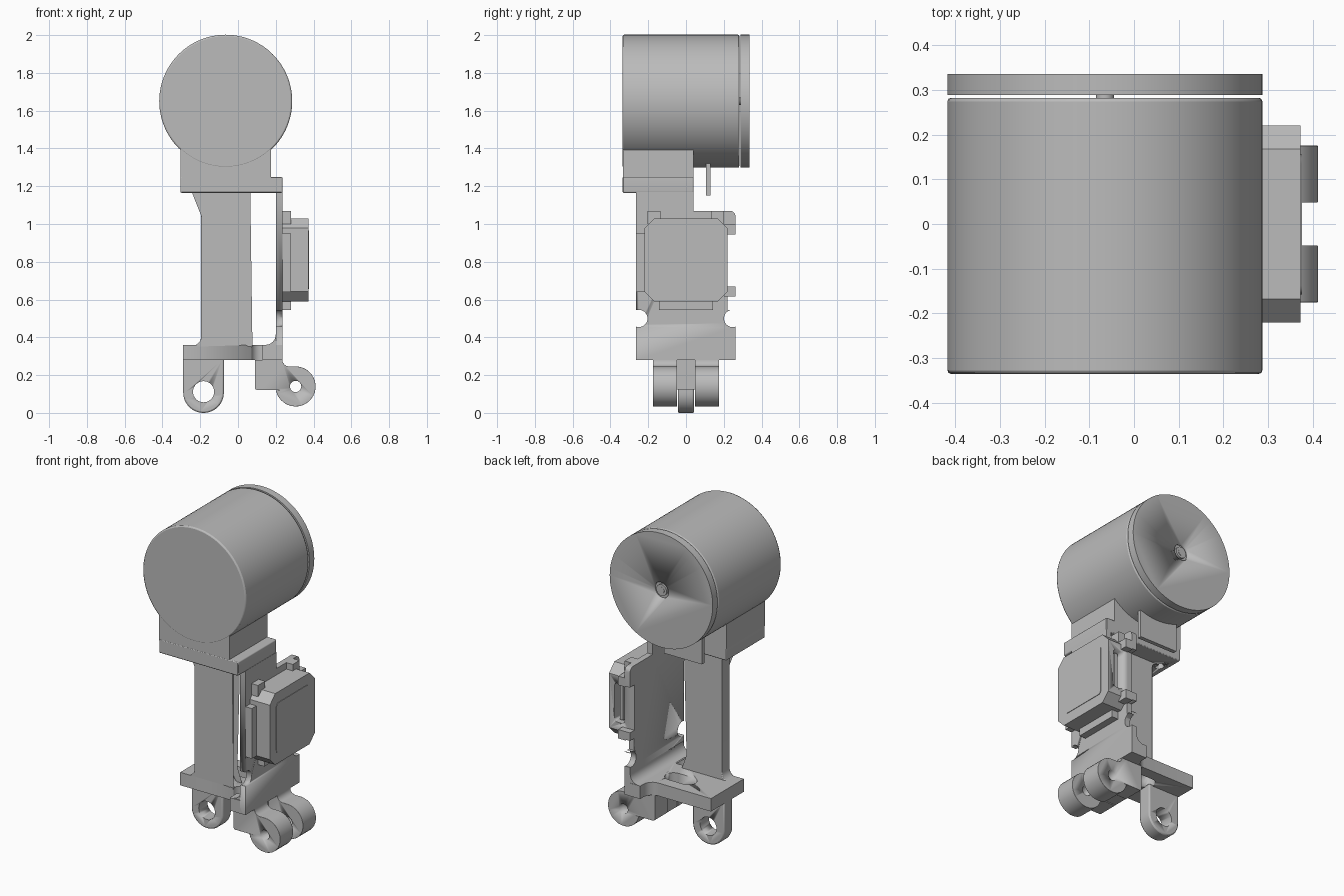
import bpy, bmesh, math
from mathutils import Vector

if "Cube" in bpy.data.objects:
    bpy.data.objects.remove(bpy.data.objects["Cube"])

grey = bpy.data.materials.new("plain_grey")
grey.diffuse_color = (0.5, 0.5, 0.5, 1)
grey.use_nodes = True
grey.node_tree.nodes["Principled BSDF"].inputs["Base Color"].default_value = grey.diffuse_color


def rounded(pts, steps=6):
    """Outline from (a, b, radius) corners, with each corner replaced by a tangent arc."""
    out, n = [], len(pts)
    for i, p in enumerate(pts):
        c = Vector(p[:2])
        r = p[2] if len(p) > 2 else 0
        if not r:
            out.append(c)
            continue
        u = (Vector(pts[i - 1][:2]) - c).normalized()
        v = (Vector(pts[(i + 1) % n][:2]) - c).normalized()
        half = u.angle(v) / 2
        mid = c + (u + v).normalized() * (r / math.sin(half))
        s, e = c + u * (r / math.tan(half)) - mid, c + v * (r / math.tan(half)) - mid
        a0, turn = math.atan2(s.y, s.x), math.atan2(s.x * e.y - s.y * e.x, s.dot(e))
        for k in range(steps + 1):
            a = a0 + turn * k / steps
            out.append(mid + Vector((math.cos(a), math.sin(a))) * r)
    return out


def prism(name, pts, axis, lo, hi, bevel=0):
    """Extrude an outline along an axis: x takes (y,z), y takes (x,z), z takes (x,y)."""
    place = {'x': lambda a, b, h: (h, a, b), 'y': lambda a, b, h: (a, h, b),
             'z': lambda a, b, h: (a, b, h)}[axis]
    bm = bmesh.new()
    ol = rounded(pts)
    rings = [[bm.verts.new(place(p[0], p[1], h)) for p in ol] for h in (lo, hi)]
    bm.faces.new(rings[0])
    bm.faces.new(rings[1])
    for i in range(len(ol)):
        j = (i + 1) % len(ol)
        bm.faces.new((rings[0][i], rings[0][j], rings[1][j], rings[1][i]))
    bmesh.ops.recalc_face_normals(bm, faces=bm.faces)
    me = bpy.data.meshes.new(name)
    bm.to_mesh(me)
    bm.free()
    ob = bpy.data.objects.new(name, me)
    bpy.context.collection.objects.link(ob)
    me.materials.append(grey)
    if bevel:
        m = ob.modifiers.new("bevel", 'BEVEL')
        m.width, m.segments, m.limit_method, m.angle_limit = bevel, 2, 'ANGLE', math.radians(40)
    bpy.ops.object.select_all(action='DESELECT')
    ob.select_set(True)
    bpy.context.view_layer.objects.active = ob
    bpy.ops.object.shade_smooth_by_angle(angle=math.radians(30))
    return ob


def rect(a0, a1, b0, b1, r=0):
    return [(a0, b0, r), (a1, b0, r), (a1, b1, r), (a0, b1, r)]


def circle(a, b, r, n=32):
    return [(a + r * math.cos(2 * math.pi * i / n), b + r * math.sin(2 * math.pi * i / n))
            for i in range(n)]


def cut(ob, *cutters):
    for c in cutters:
        m = ob.modifiers.new("cut", 'BOOLEAN')
        m.operation, m.object, m.solver = 'DIFFERENCE', c, 'EXACT'
        c.hide_render = True
        c.hide_set(True)


# Drum, separate rear cap, and the hub rings on the cap
CX, CZ, R = -0.065, 1.65, 0.352
prism("drum", circle(CX, CZ, R, 96), 'y', -0.335, 0.282, 0.008)
cap = prism("drum_cap", circle(CX, CZ, R, 96), 'y', 0.288, 0.335)
cut(cap, prism("hub_cutter", circle(CX, CZ, 0.05), 'y', 0.32, 0.4))
prism("hub_ring", circle(CX, CZ, 0.035), 'y', 0.31, 0.333)
prism("shaft", circle(CX, CZ, 0.02), 'y', 0.27, 0.335)
prism("sensor_tab", rect(-0.2, 0.06, 1.15, 1.42), 'y', 0.105, 0.13)

# Neck and mounting flange
prism("neck", rect(-0.305, 0.175, 1.24, 1.5), 'y', -0.334, 0.04)
flange = prism("flange", rect(-0.305, 0.235, 1.165, 1.25, 0.008), 'y', -0.335, 0.04, 0.005)
cut(flange, prism("flange_hole_cutter", circle(-0.25, -0.08, 0.028), 'z', 1.1, 1.22))

# Post with flared ends
prism("post", [(-0.25, 0.355), (-0.195, 0.355, 0.05), (-0.195, 1.17, 0.04), (-0.25, 1.17),
               (0.07, 1.17), (0.02, 1.17, 0.04), (0.02, 0.355, 0.05), (0.07, 0.355)],
      'y', -0.15, -0.07, 0.006)

# Base that widens to meet the side plate, with a slot and a round notch
base = prism("base", [(-0.29, -0.15), (0.13, -0.15, 0.05), (0.13, -0.265), (0.235, -0.265),
                      (0.235, 0.262), (0.13, 0.262), (0.13, 0.17, 0.06), (-0.29, 0.17)],
             'z', 0.28, 0.36)
cut(base, prism("slot_cutter", rect(-0.1, 0.1, 0.0, 0.1, 0.049), 'z', 0.2, 0.5),
    prism("notch_cutter", circle(0.12, -0.15, 0.05), 'z', 0.2, 0.5))
prism("plate_fillet", [(0.14, 0.355), (0.205, 0.355), (0.205, 0.42), (0.2, 0.42),
                       (0.2, 0.36, 0.055), (0.145, 0.36)], 'y', -0.26, 0.26)

# Side plate with ears and edge notches
plate = prism("side_plate", [(-0.265, 0.28), (0.262, 0.28), (0.262, 0.67), (0.218, 0.67),
                             (0.218, 0.95), (0.262, 0.95), (0.262, 1.07, 0.03), (0.04, 1.07),
                             (0.04, 1.17), (-0.265, 1.17)], 'x', 0.2, 0.236)
cut(plate, *[prism("edge_notch_cutter", circle(y, 0.5, 0.046), 'x', 0.1, 0.3)
             for y in (-0.25, 0.247)],
    prism("gap_cutter", rect(0.22, 0.3, 0.545, 0.62), 'x', 0.1, 0.3))

# Side box: chamfered housing with an outlined lid and a rear port
k = 0.052
box = prism("housing", [(-0.22 + k, 0.59), (0.22 - k, 0.59), (0.22, 0.59 + k), (0.22, 1.03 - k),
                        (0.22 - k, 1.03), (-0.22 + k, 1.03), (-0.22, 1.03 - k), (-0.22, 0.59 + k)],
            'x', 0.23, 0.372)
cut(box, prism("port_cutter", rect(0.265, 0.335, 0.69, 0.93, 0.02), 'y', 0.15, 0.3))
lid = prism("lid", rect(-0.158, 0.155, 0.655, 0.965, 0.02), 'x', 0.365, 0.375)
prism("port_bar", rect(0.29, 0.31, 0.7, 0.92), 'y', 0.14, 0.2)

# Clips and tabs around the housing
prism("front_clip", rect(-0.265, -0.21, 0.64, 0.95), 'x', 0.23, 0.28)
for z0, z1 in ((0.615, 0.67), (0.945, 1.0)):
    prism("rear_clip", rect(0.2, 0.262, z0, z1), 'x', 0.23, 0.28)
for y0, y1 in ((-0.205, -0.135), (0.135, 0.2)):
    prism("top_clip", rect(y0, y1, 1.0, 1.07), 'x', 0.23, 0.28)
prism("bottom_clip", rect(-0.142, 0.142, 0.545, 0.6), 'x', 0.23, 0.28)

# Fork: two knuckles and the web that joins them
knuckle = [(0.09, 0.12, 0.015), (0.215, 0.12)] + \
    [(0.305 + 0.106 * math.cos(a), 0.14 + 0.106 * math.sin(a))
     for a in [math.radians(-168 + 258 * i / 24) for i in range(25)]] + \
    [(0.235, 0.246, 0.035), (0.235, 0.3), (0.2, 0.3), (0.2, 0.28), (0.09, 0.28)]
for y0, y1 in ((-0.175, -0.048), (0.048, 0.175)):
    lug = prism("fork_knuckle", knuckle, 'y', y0, y1, 0.008)
    cut(lug, prism("pin_cutter", circle(0.305, 0.14, 0.03, 24), 'y', y0 - 0.1, y1 + 0.1))
prism("fork_web", rect(0.095, 0.175, 0.125, 0.285), 'y', -0.1, 0.1)

# Single lower lug with a large eye
lug = prism("lower_lug", [(-0.075, 0.29), (-0.29, 0.29)] +
            [(-0.1825 + 0.1075 * math.cos(a), 0.1075 + 0.1075 * math.sin(a))
             for a in [math.pi + math.pi * i / 24 for i in range(25)]], 'y', -0.043, 0.043, 0.008)
cut(lug, prism("eye_cutter", circle(-0.1825, 0.112, 0.056), 'y', -0.2, 0.2))
